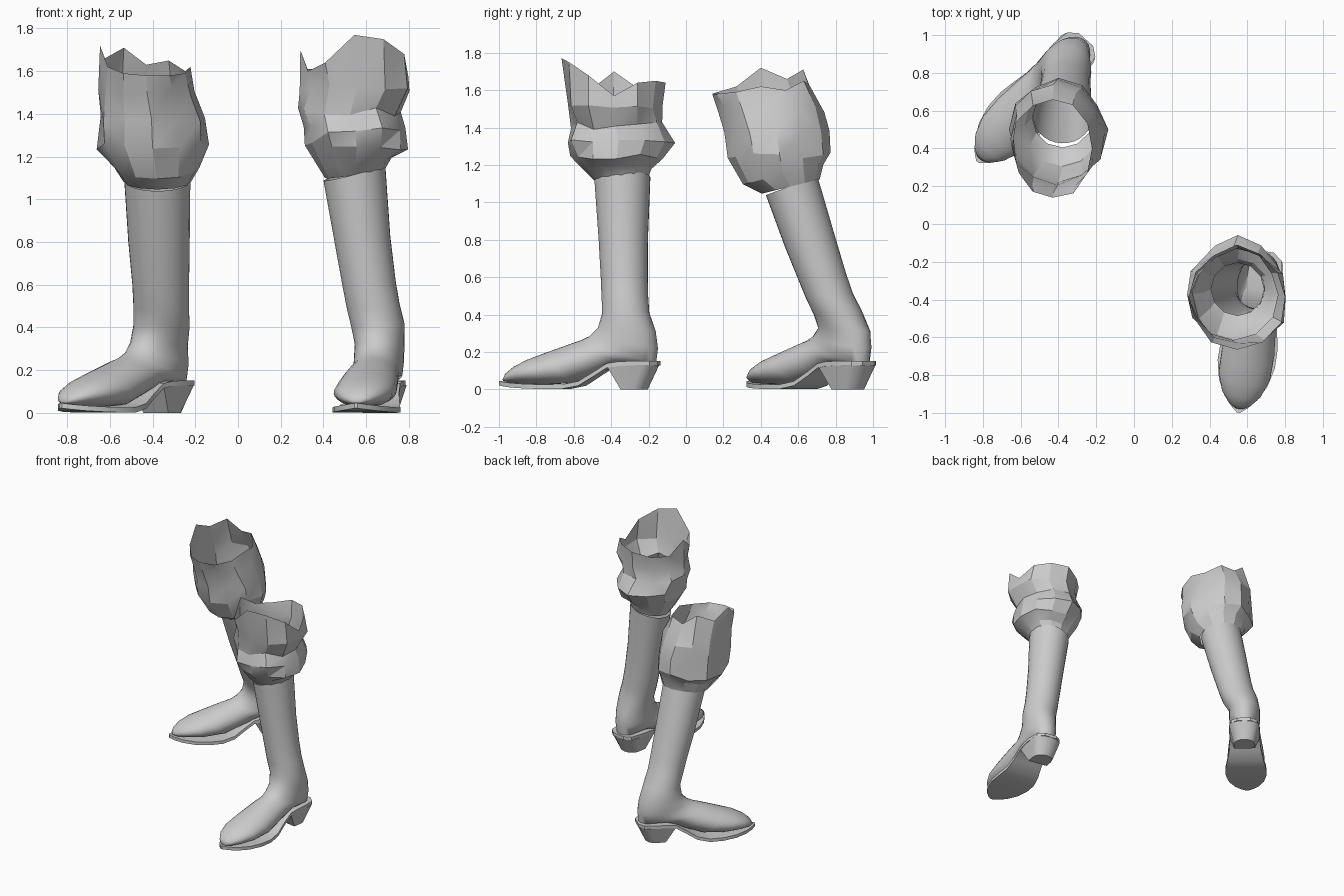
import bpy, bmesh, math, random
from mathutils import Vector

if "Cube" in bpy.data.objects:
    bpy.data.objects.remove(bpy.data.objects["Cube"])
random.seed(4)

GREY = (0.6, 0.6, 0.6, 1)
grey = bpy.data.materials.new("plain_grey")
grey.diffuse_color = GREY
grey.use_nodes = True
grey.node_tree.nodes["Principled BSDF"].inputs["Base Color"].default_value = GREY


def loft(name, rings, cap_start=False, cap_end=False, angle=35, triangles=False):
    """Skin a list of equal-length closed rings."""
    bm = bmesh.new()
    rows = [[bm.verts.new(p) for p in ring] for ring in rings]
    n = len(rows[0])
    for a, b in zip(rows, rows[1:]):
        for i in range(n):
            j = (i + 1) % n
            bm.faces.new((a[i], a[j], b[j], b[i]))
    if cap_start:
        bm.faces.new(rows[0])
    if cap_end:
        bm.faces.new(rows[-1])
    if triangles:
        bmesh.ops.triangulate(bm, faces=bm.faces[:])
    bmesh.ops.recalc_face_normals(bm, faces=bm.faces[:])
    mesh = bpy.data.meshes.new(name)
    bm.to_mesh(mesh)
    bm.free()
    mesh.materials.append(grey)
    obj = bpy.data.objects.new(name, mesh)
    bpy.context.collection.objects.link(obj)
    bpy.ops.object.select_all(action="DESELECT")
    obj.select_set(True)
    bpy.context.view_layer.objects.active = obj
    bpy.ops.object.shade_smooth_by_angle(angle=math.radians(angle))
    return obj


# Foot sections: instep (forward, z), underside (forward, z), half width
FOOT = [
    ((.325, .33), (.012, .31), .115), ((.37, .285), (0, .22), .115),
    ((.42, .262), (.01, .14), .112), ((.47, .245), (.17, .14), .114),
    ((.54, .22), (.31, .09), .128), ((.62, .192), (.45, .035), .14),
    ((.71, .158), (.61, .025), .138), ((.78, .122), (.73, .03), .105),
    ((.825, .085), (.80, .035), .06), ((.84, .055), (.835, .045), .02),
]

# Sole line: forward, underside z, half width
SOLE = [
    (-.006, .128, .05), (.03, .128, .098), (.12, .128, .115), (.2, .125, .115),
    (.26, .115, .113), (.33, .07, .118), (.41, .02, .135), (.5, .002, .152),
    (.6, .002, .153), (.7, .005, .13), (.78, .01, .088), (.83, .016, .045),
    (.86, .022, .008),
]


def make_boot(side, heel, forward, leg, tilt):
    fwd = Vector((*forward, 0)).normalized()
    across = Vector((-fwd.y, fwd.x, 0))
    origin = Vector((*heel, 0))

    def place(u, v, z):
        return origin + fwd * u + across * v + Vector((0, 0, z))

    # Shaft rings run along the leaning leg axis
    rings, n = [], 28
    axis = Vector(leg[0][:3]) - Vector(leg[2][:3])
    axis /= axis.z
    for k, (x, y, z, r) in enumerate(leg):
        ring = []
        for i in range(n):
            a = math.tau * i / n
            off = fwd * (r * math.cos(a)) + across * (r * math.sin(a))
            lift = off.dot(Vector((*tilt, 0))) * (1 - k / len(leg))
            ring.append(Vector((x, y, z)) + off + axis * lift)
        rings.append(ring)
    # Foot rings swing from the ankle round to the toe
    for (fu, fz), (bu, bz), w in FOOT:
        ring = []
        for i in range(n):
            a = math.tau * i / n
            t = (1 + math.cos(a)) / 2
            ring.append(place(bu + (fu - bu) * t, w * math.sin(a), bz + (fz - bz) * t))
        rings.append(ring)
    loft(side + "_boot_upper", rings, cap_end=True, angle=60)

    # Thin sole plate
    plate = []
    for u, z, w in SOLE:
        plate.append([place(u, -w, z), place(u, w, z),
                      place(u, w, z + .024), place(u, -w, z + .024)])
    loft(side + "_sole", plate, True, True)

    # Tapered heel block with a rounded back
    block = []
    for front, back, w, z in ((.19, .055, .078, 0), (.262, -.005, .112, .13)):
        outline = [place(front, w, z)]
        for i in range(9):
            a = math.pi * i / 8
            outline.append(place(back + .07 - .07 * math.sin(a), w * math.cos(a), z))
        outline.append(place(front, -w, z))
        block.append(outline)
    loft(side + "_heel", block, True, True)


def make_cuff(side, levels, rim, slope):
    """Baggy crumpled trouser end with a ragged open rim."""
    n, rings = len(rim), []
    for k, (z, x, y, rx, ry) in enumerate(levels):
        ring = []
        for i in range(n):
            a = math.tau * i / n
            s = 1 + (random.uniform(-.07, .04) if k > 1 else 0)
            height = z + random.uniform(-.02, .02) * (k > 1)
            if k < 2:
                height += slope[0] * rx * math.cos(a) + slope[1] * ry * math.sin(a)
            if k == len(levels) - 1:
                height = rim[i]
            ring.append((x + rx * s * math.cos(a), y + ry * s * math.sin(a), height))
        rings.append(ring)
    loft(side + "_trouser_cuff", rings, angle=24, triangles=True)


# Left leg
make_boot("left", (.69, -.15), (-.16, -.987),
          [(.545, -.34, 1.125, .15), (.585, -.335, .8, .132), (.615, -.33, .6, .126),
           (.633, -.327, .5, .125), (.655, -.322, .41, .126)], (.25, .06))
make_cuff("left",
          [(1.12, .548, -.345, .14, .14), (1.17, .55, -.36, .17, .175),
           (1.25, .555, -.37, .235, .25), (1.33, .55, -.36, .25, .29),
           (1.41, .525, -.375, .25, .245), (1.52, .555, -.39, .265, .255),
           (1.66, .545, -.385, .265, .27)],
          [1.57, 1.64, 1.65, 1.64, 1.61, 1.61, 1.7, 1.6, 1.64, 1.77, 1.75, 1.68], (.15, .05))

# Right leg
make_boot("right", (-.258, .972), (-.665, -.747),
          [(-.378, .565, 1.09, .155), (-.37, .66, .8, .144), (-.362, .73, .6, .133),
           (-.36, .767, .5, .13), (-.358, .812, .41, .132)], (0, .33))
make_cuff("right",
          [(1.085, -.378, .56, .16, .155), (1.15, -.38, .52, .2, .215),
           (1.25, -.40, .5, .255, .27), (1.38, -.405, .485, .255, .275),
           (1.5, -.425, .45, .235, .285), (1.62, -.43, .4, .215, .27)],
          [1.62, 1.6, 1.65, 1.63, 1.71, 1.66, 1.72, 1.62, 1.59, 1.58, 1.58, 1.59], (0, .25))
